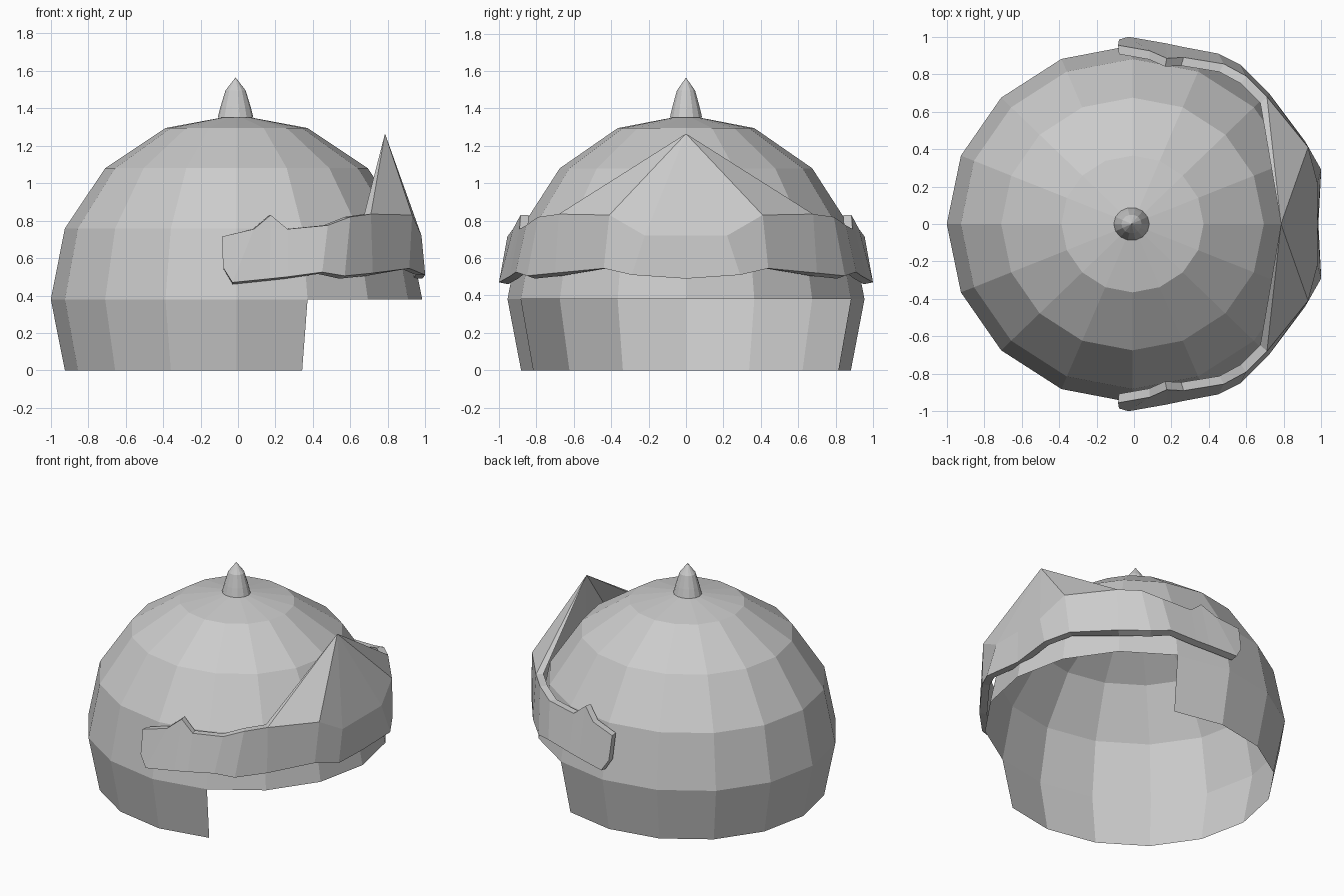
import bpy, bmesh
from math import cos, sin, pi

if "Cube" in bpy.data.objects:
    bpy.data.objects.remove(bpy.data.objects["Cube"])


def make_object(name, bm, mirror=False):
    bmesh.ops.recalc_face_normals(bm, faces=bm.faces[:])
    mesh = bpy.data.meshes.new(name)
    bm.to_mesh(mesh)
    bm.free()
    obj = bpy.data.objects.new(name, mesh)
    bpy.context.collection.objects.link(obj)
    if mirror:
        mod = obj.modifiers.new("Mirror", 'MIRROR')
        mod.use_axis = (False, True, False)
        mod.use_clip = True
    return obj


def lathe(name, rings, sides, cx, ry, skip=None):
    """Stacked elliptical rings (radius, z); a zero radius closes to a point."""
    bm = bmesh.new()
    loops = []
    for r, z in rings:
        if r == 0:
            loops.append([bm.verts.new((cx, 0, z))] * sides)
        else:
            loops.append([bm.verts.new((cx + r * cos(2 * pi * i / sides),
                                        r * ry * sin(2 * pi * i / sides), z))
                          for i in range(sides)])
    for k in range(len(loops) - 1):
        for i in range(sides):
            if skip and skip(k, i):
                continue
            j = (i + 1) % sides
            quad = [loops[k][i], loops[k][j], loops[k + 1][j], loops[k + 1][i]]
            bm.faces.new(list(dict.fromkeys(quad)))
    loose = [v for v in bm.verts if not v.link_faces]
    bmesh.ops.delete(bm, geom=loose, context='VERTS')
    return make_object(name, bm)


# Open dome shell, the lowest row cut away at the face opening (+x)
R = 0.992
dome_rings = [(R * cos(a * pi / 8), 0.38 + 0.99 * sin(a * pi / 8)) for a in (-1, 0, 1, 2, 3)]
dome_rings[0] = (dome_rings[0][0], 0)
dome_rings.append((0, 1.365))
lathe("helmet_shell", dome_rings, 16, -0.008, 0.962,
      skip=lambda k, i: k == 0 and (i < 3 or i >= 13))

# Small spike on the crown
lathe("top_spike", [(0.095, 1.352), (0.08, 1.41), (0.054, 1.495), (0, 1.565)], 14, -0.013, 0.93)

# Visor band, one half: outer bottom point, outer top point, drop of inner bottom edge
columns = [
    ((-.08, .985, .55), (-.085, .955, .715), .01),
    ((-.03, 1.0, .47), (.085, .925, .755), .01),
    ((.17, .965, .49), (.175, .885, .83), .01),
    ((.265, .945, .50), (.265, .89, .755), .01),
    ((.45, .91, .525), (.48, .855, .775), .01),
    ((.57, .85, .505), (.60, .79, .82), .015),
    ((.72, .70, .52), (.71, .68, .835), .015),
    ((.915, .44, .545), (.93, .41, .83), 0),
    ((1.0, .29, .51), (.98, .22, .72), 0),
    ((.985, 0, .49), (.98, 0, .72), 0),
]
THIN = 0.95
bm = bmesh.new()
cols = []
for (bx, by, bz), (tx, ty, tz), drop in columns:
    cols.append([bm.verts.new(p) for p in (
        (bx, by, bz), (tx, ty, tz),
        (tx * THIN, ty * THIN, tz), (bx * THIN, by * THIN, bz - drop))])
peak = bm.verts.new((.785, 0, 1.265))
PEAK_START = 6
bm.faces.new(cols[0])                                   # end cap
for n, (a, b) in enumerate(zip(cols, cols[1:])):
    bm.faces.new((a[0], b[0], b[1], a[1]))              # outside
    bm.faces.new((a[2], b[2], b[3], a[3]))              # inside
    bm.faces.new((a[3], b[3], b[0], a[0]))              # underside
    if n < PEAK_START:
        bm.faces.new((a[1], b[1], b[2], a[2]))          # top edge
    else:
        bm.faces.new((a[1], b[1], peak))                # pointed front plate
        bm.faces.new((b[2], a[2], peak))
s = cols[PEAK_START]
bm.faces.new((s[1], peak, s[2]))
make_object("visor", bm, mirror=True)
